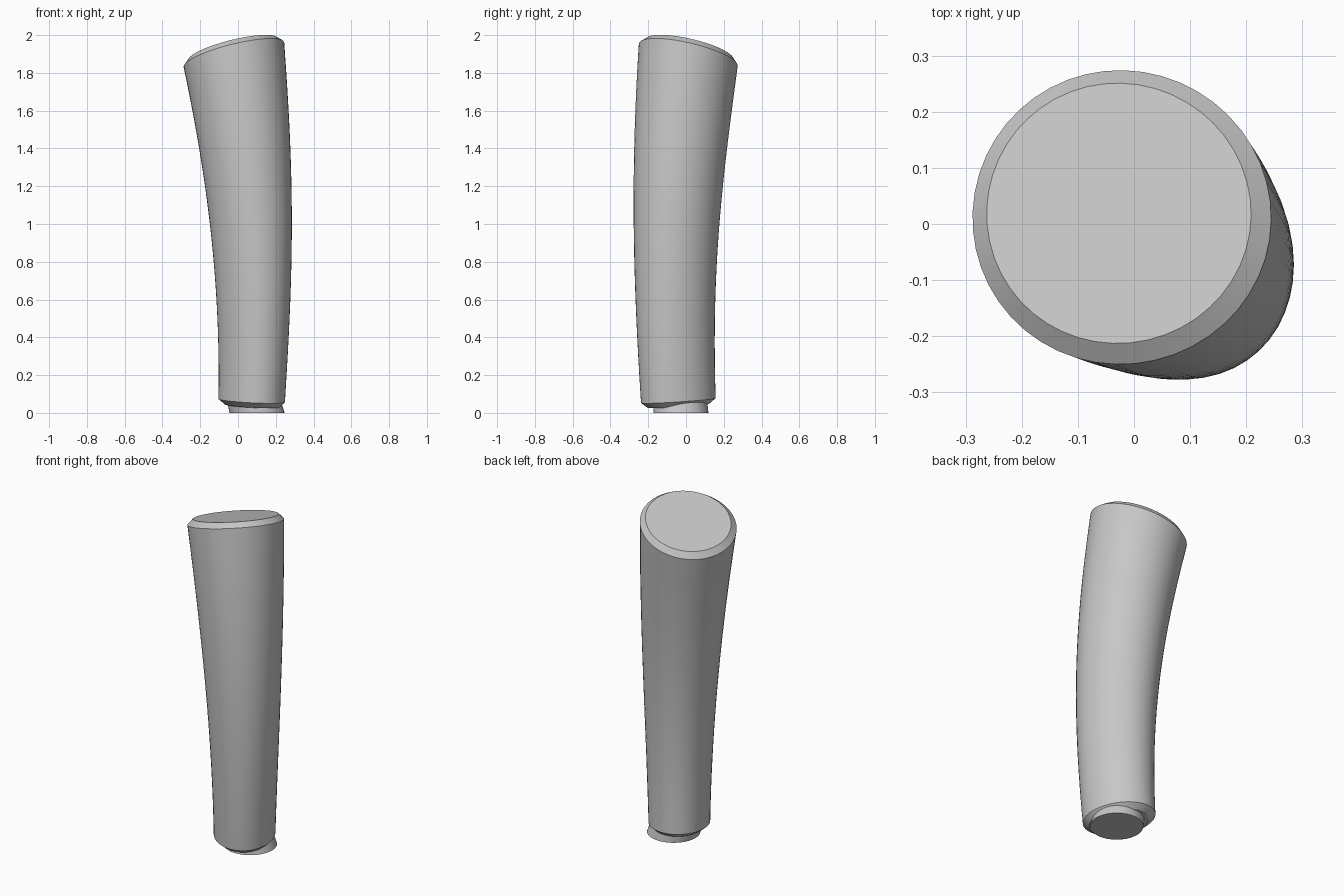
import bpy, bmesh, math
from mathutils import Vector

if "Cube" in bpy.data.objects:
    bpy.data.objects.remove(bpy.data.objects["Cube"], do_unlink=True)

SIDES, LEVELS = 48, 24
Z_BOTTOM, Z_TOP = 0.065, 1.895

# One flat grey for the whole handle
grey = bpy.data.materials.new("plain_grey")
grey.use_nodes = True
grey.diffuse_color = (0.57, 0.57, 0.57, 1)
grey.node_tree.nodes["Principled BSDF"].inputs["Base Color"].default_value = grey.diffuse_color

# Horizontal sections: height, centre x, centre y, radius x, radius y, skew
SECTIONS = [
    (0.05, 0.072, -0.040, 0.176, 0.198, -0.160),
    (0.50, 0.082, -0.055, 0.191, 0.208, -0.135),
    (1.00, 0.068, -0.050, 0.217, 0.227, -0.100),
    (1.50, 0.025, -0.021, 0.248, 0.251, -0.070),
    (1.97, -0.037, 0.021, 0.281, 0.270, -0.050),
]


def section(z):
    """Smoothly blended section values at height z."""
    result = [0.0] * 5
    for i, row in enumerate(SECTIONS):
        weight = 1.0
        for j, other in enumerate(SECTIONS):
            if i != j:
                weight *= (z - other[0]) / (row[0] - other[0])
        result = [r + weight * v for r, v in zip(result, row[1:])]
    return result


def ring_points(z):
    """A tilted ring lying on the curved, tapering surface."""
    f = (z - Z_BOTTOM) / (Z_TOP - Z_BOTTOM)
    slope_x, slope_y = -0.04 + 0.28 * f, 0.06 - 0.28 * f
    base_x, base_y = section(z)[:2]
    points = []
    for k in range(SIDES):
        t = math.tau * k / SIDES
        height = z
        for _ in range(4):
            cx, cy, rx, ry, skew = section(height)
            x, y = cx + rx * math.cos(t), cy + ry * math.sin(t + skew)
            height = z + slope_x * (x - base_x) + slope_y * (y - base_y)
        points.append(Vector((x, y, height)))
    return points


def inset_ring(points, scale, offset):
    """Shrunken and shifted copy of a ring, for chamfered ends."""
    centre = sum(points, Vector()) / len(points)
    return [centre + (p - centre) * scale + Vector(offset) for p in points]


def loft(name, rings):
    """Skin a stack of rings and close both ends."""
    bm = bmesh.new()
    loops = [[bm.verts.new(p) for p in ring] for ring in rings]
    for low, high in zip(loops, loops[1:]):
        for k in range(SIDES):
            n = (k + 1) % SIDES
            bm.faces.new((low[k], low[n], high[n], high[k]))
    bm.faces.new(loops[0][::-1])
    bm.faces.new(loops[-1])
    mesh = bpy.data.meshes.new(name)
    bm.to_mesh(mesh)
    bm.free()
    mesh.materials.append(grey)
    obj = bpy.data.objects.new(name, mesh)
    bpy.context.collection.objects.link(obj)
    bpy.ops.object.select_all(action="DESELECT")
    obj.select_set(True)
    bpy.context.view_layer.objects.active = obj
    bpy.ops.object.shade_smooth_by_angle(angle=math.radians(25))


def circle(x, y, z, radius):
    return [Vector((x + radius * math.cos(math.tau * k / SIDES),
                    y + radius * math.sin(math.tau * k / SIDES), z)) for k in range(SIDES)]


# Curved handle with chamfered ends
body = [ring_points(Z_BOTTOM + (Z_TOP - Z_BOTTOM) * i / LEVELS) for i in range(LEVELS + 1)]
bottom_cap = inset_ring(body[0], 0.82, (0.003, 0.0, -0.028))
top_cap = inset_ring(body[-1], 0.885, (-0.005, 0.007, 0.029))
loft("handle_body", [bottom_cap] + body + [top_cap])

# Short offset foot, leaning into the underside
loft("handle_foot", [circle(0.101, -0.027, 0.0, 0.146), circle(0.085, -0.030, 0.06, 0.142)])
